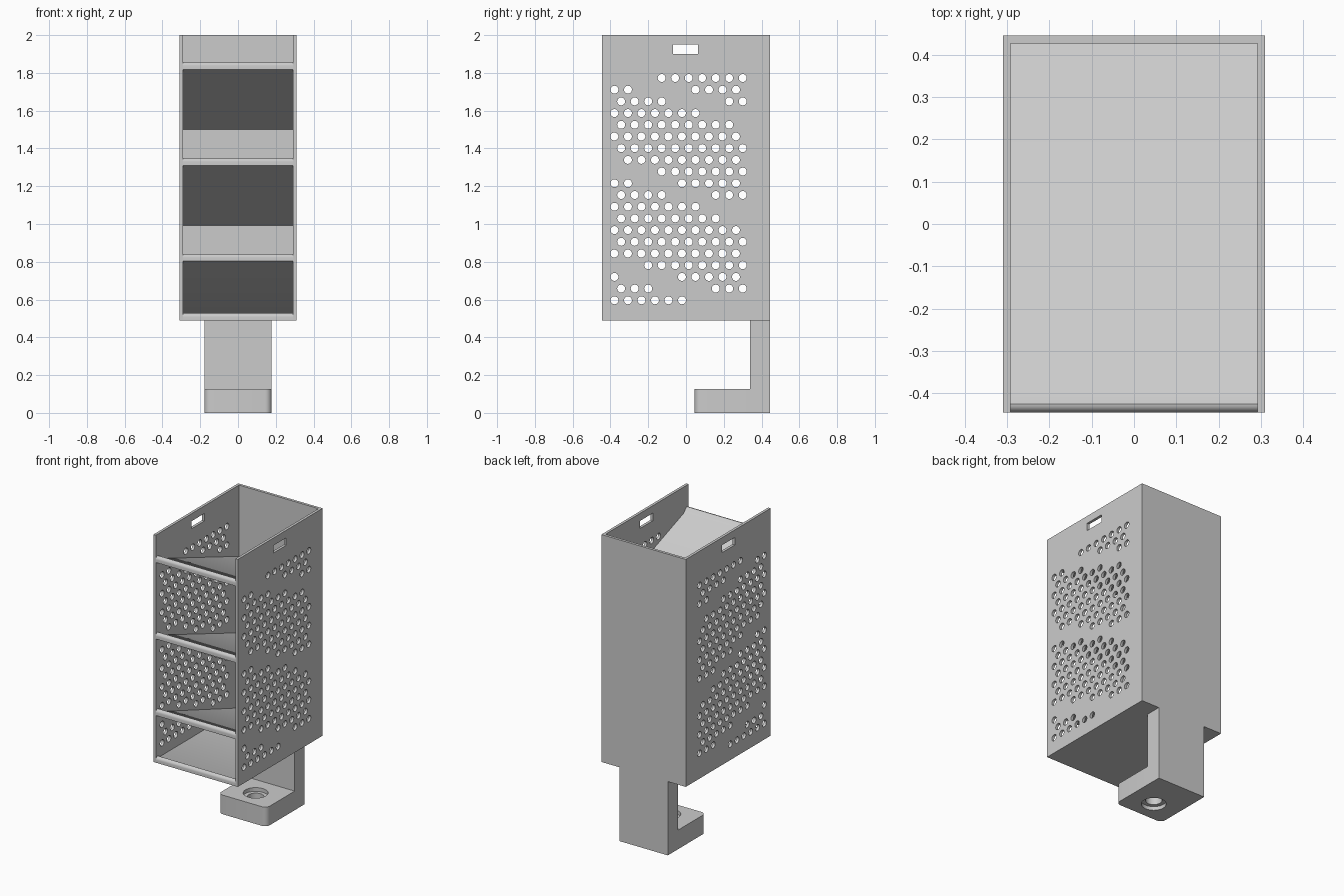
import bpy, bmesh
from math import sin, cos, pi
from mathutils import Matrix, Vector

if "Cube" in bpy.data.objects:
    bpy.data.objects.remove(bpy.data.objects["Cube"])

grey = bpy.data.materials.new("light_grey")
grey.use_nodes = True
grey.diffuse_color = (0.6, 0.6, 0.6, 1)
grey.node_tree.nodes["Principled BSDF"].inputs["Base Color"].default_value = (0.6, 0.6, 0.6, 1)

HALF_W, HALF_D, WALL = 0.31, 0.445, 0.018
BASE, TOP = 0.49, 2.0
IN_X, IN_Y = HALF_W - WALL, HALF_D - WALL
SLOPE, PITCH = 0.365, 0.508


def finish(name, bm):
    bmesh.ops.recalc_face_normals(bm, faces=bm.faces)
    mesh = bpy.data.meshes.new(name)
    bm.to_mesh(mesh)
    bm.free()
    obj = bpy.data.objects.new(name, mesh)
    bpy.context.collection.objects.link(obj)
    mesh.materials.append(grey)
    return obj


def activate(obj):
    bpy.ops.object.select_all(action='DESELECT')
    obj.select_set(True)
    bpy.context.view_layer.objects.active = obj


def add_box(bm, x0, x1, y0, y1, z0, z1):
    size = Vector((x1 - x0, y1 - y0, z1 - z0))
    mid = Vector((x0 + x1, y0 + y1, z0 + z1)) / 2
    return bmesh.ops.create_cube(bm, size=1, matrix=Matrix.Translation(mid) @ Matrix.Diagonal((*size, 1)))


def add_cylinder(bm, matrix, radius, depth, sides):
    bmesh.ops.create_cone(bm, cap_ends=True, segments=sides, radius1=radius,
                          radius2=radius, depth=depth, matrix=matrix)


def box(name, *bounds):
    bm = bmesh.new()
    add_box(bm, *bounds)
    return finish(name, bm)


def prism(name, outline):
    """Extrude a (y, z) outline across the inner width."""
    bm = bmesh.new()
    face = bm.faces.new([bm.verts.new((-IN_X, y, z)) for y, z in outline])
    moved = bmesh.ops.extrude_face_region(bm, geom=[face])["geom"]
    verts = [g for g in moved if isinstance(g, bmesh.types.BMVert)]
    bmesh.ops.translate(bm, vec=(2 * IN_X, 0, 0), verts=verts)
    return finish(name, bm)


def smooth(obj):
    activate(obj)
    bpy.ops.object.shade_smooth_by_angle(angle=0.6)


def cut(obj, cutter):
    mod = obj.modifiers.new("holes", 'BOOLEAN')
    mod.operation = 'DIFFERENCE'
    mod.solver = 'EXACT'
    mod.object = cutter
    activate(obj)
    bpy.ops.object.modifier_apply(modifier=mod.name)
    smooth(obj)


# Staggered vent holes, left out where a sloping shelf meets the wall, plus a handle slot
bm = bmesh.new()
turn = Matrix.Rotation(pi / 2, 4, 'Y')
for row in range(20):
    z = 0.596 + row * 0.06195
    for col in range(10):
        y = -0.379 + (col + 0.5 * (row % 2)) * 0.0715
        level = z + 0.37 * y
        if all(abs(level - 1.1588 - k * PITCH) > 0.0467 for k in (-1, 0, 1)):
            add_cylinder(bm, Matrix.Translation((0, y, z)) @ turn, 0.021, 1, 24)
add_box(bm, -0.5, 0.5, -0.07, 0.063, 1.9, 1.95)
vent_cutter = finish("vent_cutter", bm)
vent_cutter.hide_render = True

# Side walls and back wall
for name, x in (("right_wall", -HALF_W), ("left_wall", IN_X)):
    cut(box(name, x, x + WALL, -HALF_D, HALF_D, BASE, TOP), vent_cutter)
bpy.data.objects.remove(vent_cutter)
box("back_wall", -IN_X, IN_X, IN_Y, HALF_D, BASE, TOP)


def lip(z, radius=0.02, steps=6):
    """Rounded front edge, from the front face up to its crown."""
    return [(-HALF_D + radius * (1 - cos(a)), z + radius * sin(a))
            for a in (i * pi / 2 / steps for i in range(steps + 1))]


# Floor with rounded front lip
smooth(prism("floor", [(-HALF_D, BASE)] + lip(BASE + 0.018)
             + [(-0.40, BASE + 0.024), (IN_Y, BASE + 0.024), (IN_Y, BASE)]))

# Shelves sloping down to the back
for i, label in enumerate(("lower", "middle", "upper")):
    front = 0.803 + i * PITCH

    def under(y):
        return max(front - SLOPE * (y + HALF_D), BASE + 0.004)

    outline = [(-HALF_D, front)] + lip(front + 0.019)
    outline += [(-0.39, under(-0.39) + 0.026), (IN_Y, under(IN_Y) + 0.026), (IN_Y, under(IN_Y))]
    if i == 0:
        kink = -HALF_D + (front - BASE - 0.004) / SLOPE
        outline.append((kink, under(kink)))
    smooth(prism(label + "_shelf", outline))

# Mounting leg
LEG_X = 0.178
box("mounting_leg", -LEG_X, LEG_X, 0.34, HALF_D, 0, BASE)

# Foot with rounded front corners
bm = bmesh.new()
add_box(bm, -LEG_X, LEG_X, 0.045, 0.34, 0, 0.127)
corners = [e for e in bm.edges if all(v.co.y < 0.1 for v in e.verts)
           and abs(e.verts[0].co.z - e.verts[1].co.z) > 0.1]
bmesh.ops.bevel(bm, geom=corners, offset=0.035, segments=6, profile=0.5, affect='EDGES')
foot = finish("foot", bm)

# Screw hole, counterbored on both faces
for radius, z, depth in ((0.05, 0.06, 0.5), (0.075, 0.127, 0.05), (0.075, 0, 0.05)):
    bm = bmesh.new()
    add_cylinder(bm, Matrix.Translation((0, 0.185, z)), radius, depth, 40)
    cutter = finish("screw_cutter", bm)
    cutter.hide_render = True
    cut(foot, cutter)
    bpy.data.objects.remove(cutter)
